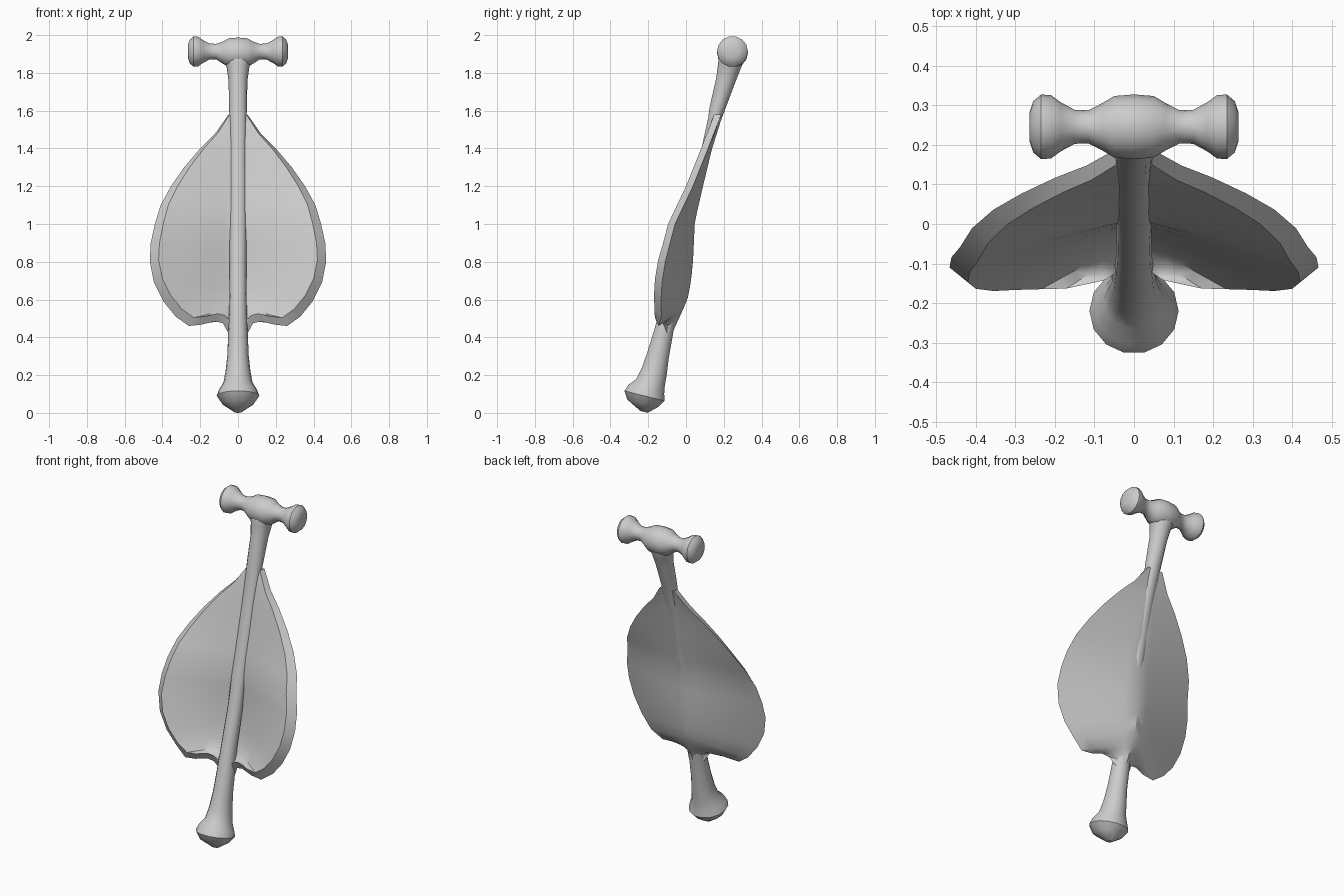
import bpy, bmesh, math
from mathutils import Vector

if "Cube" in bpy.data.objects:
    bpy.data.objects.remove(bpy.data.objects["Cube"])

SIDES = 14


def finish(bm, name, angle):
    bmesh.ops.remove_doubles(bm, verts=bm.verts, dist=0.0005)
    bmesh.ops.recalc_face_normals(bm, faces=bm.faces)
    me = bpy.data.meshes.new(name)
    bm.to_mesh(me)
    bm.free()
    ob = bpy.data.objects.new(name, me)
    bpy.context.collection.objects.link(ob)
    bpy.ops.object.select_all(action='DESELECT')
    bpy.context.view_layer.objects.active = ob
    ob.select_set(True)
    bpy.ops.object.shade_smooth_by_angle(angle=math.radians(angle))
    return ob


def loft(name, rings, u, v):
    """Closed tube through (centre, u radius, v radius) rings."""
    bm = bmesh.new()
    loops = []
    for c, ru, rv in rings:
        loops.append([bm.verts.new(Vector(c) + u * ru * math.cos(a) + v * rv * math.sin(a))
                      for a in (2 * math.pi * i / SIDES for i in range(SIDES))])
    for a, b in zip(loops, loops[1:]):
        for i in range(SIDES):
            j = (i + 1) % SIDES
            bm.faces.new((a[i], a[j], b[j], b[i]))
    bm.faces.new(loops[0])
    bm.faces.new(loops[-1])
    return finish(bm, name, 40)


def interp(table, z):
    for (z0, y0), (z1, y1) in zip(table, table[1:]):
        if z <= z1:
            t = max(0, (z - z0) / (z1 - z0))
            return y0 + (y1 - y0) * t
    return table[-1][1]


# leaning shaft with flared foot: y, z, x radius, depth radius
shaft = [(-0.222, 0.005, .02, .02), (-0.23, 0.05, .085, .085), (-0.22, 0.09, .113, .112),
         (-0.21, 0.125, .10, .10), (-0.188, 0.16, .077, .08), (-0.168, 0.22, .066, .07),
         (-0.147, 0.31, .056, .06), (-0.118, 0.43, .052, .052), (-0.085, 0.58, .046, .045),
         (-0.025, 0.8, .044, .04), (0.014, 1.0, .044, .03), (0.062, 1.2, .042, .028),
         (0.11, 1.4, .042, .028), (0.15, 1.55, .045, .035), (0.165, 1.61, .047, .042),
         (0.21, 1.76, .05, .053), (0.228, 1.83, .06, .062), (0.24, 1.88, .08, .07),
         (0.245, 1.92, .07, .06)]
tilt = Vector((0, 1, -0.25)).normalized()
loft("shaft", [((0, y, z), rx, ry) for y, z, rx, ry in shaft], Vector((1, 0, 0)), tilt)

# cross handle with knobbed ends: x, radius
half = [(0.05, .078), (0.08, .06), (0.115, .042), (0.15, .043), (0.185, .062),
        (0.21, .08), (0.235, .082), (0.255, .065), (0.265, .035)]
prof = [(-x, r) for x, r in reversed(half)] + [(0, .082)] + half
loft("cross_handle", [((x, 0.246, 1.913 if abs(x) > .1 else 1.907), r, r) for x, r in prof],
     Vector((0, 1, 0)), Vector((0, 0, 1)))

# leaf blade: outline x, z and the height where that spoke meets the keel
outline = [(.05, 1.58, 1.58), (.12, 1.48, 1.49), (.2, 1.4, 1.4), (.285, 1.3, 1.3),
           (.355, 1.2, 1.2), (.41, 1.1, 1.1), (.44, 1.0, 1.0), (.462, .9, .9),
           (.467, .8, .81), (.445, .69, .73), (.395, .59, .67), (.33, .51, .61),
           (.26, .46, .56), (.19, .468, .52), (.12, .485, .48), (.08, .475, .45),
           (.05, .42, .40)]
keel = [(.40, -.08), (.45, -.06), (.6, .008), (.7, .027), (.8, .037), (1.0, .046),
        (1.1, .065), (1.2, .09), (1.4, .135), (1.58, .18)]
rim = [(.40, -.14), (.46, -.165), (.6, -.17), (.75, -.16), (1.0, -.095), (1.2, 0),
       (1.4, .08), (1.58, .15)]
COLS = 6


def sheet_point(i, t, front):
    x, z, zk = outline[i]
    y, yk = interp(rim, z), interp(keel, zk)
    if x < .2 and z < .5:                     # blend the lower notch into the shaft
        y += (.2 - x) * .2
    if front:
        x, z, yk = x * .9, z + .1 * max(0, .9 - z), yk - .035
    else:
        y += .037 if z > .5 else .02
    return Vector((x * t, yk + (y - yk) * t ** 1.12, zk + (z - zk) * t))


bm = bmesh.new()
for side in (1, -1):
    grids = []
    for front in (False, True):
        g = []
        for i in range(len(outline)):
            pts = [sheet_point(i, k / COLS, front) for k in range(COLS + 1)]
            g.append([bm.verts.new((p.x * side, p.y, p.z)) for p in pts])
        for a, b in zip(g, g[1:]):
            for k in range(COLS):
                bm.faces.new((a[k], a[k + 1], b[k + 1], b[k]))
        grids.append(g)
    back, fr = grids
    for i in range(len(outline) - 1):         # bevelled rim
        bm.faces.new((back[i][-1], fr[i][-1], fr[i + 1][-1], back[i + 1][-1]))
    for i in (0, -1):                         # ends at the shaft
        for k in range(COLS):
            bm.faces.new((back[i][k], back[i][k + 1], fr[i][k + 1], fr[i][k]))
finish(bm, "leaf_blade", 30)
